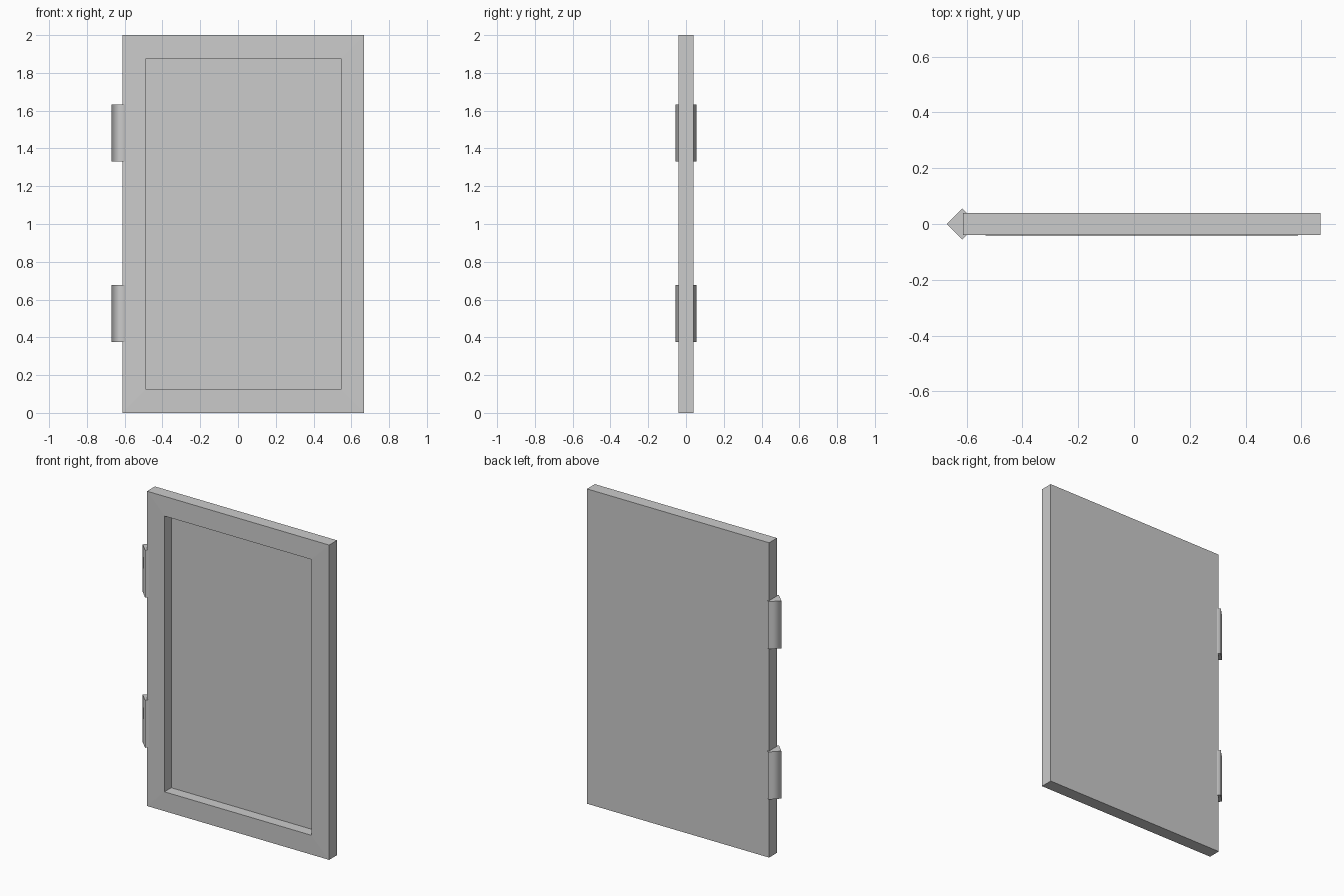
import bpy, bmesh, math

if "Cube" in bpy.data.objects:
    bpy.data.objects.remove(bpy.data.objects["Cube"])

X0, X1 = -0.612, 0.668        # panel sides
Z0, Z1 = 0.0, 2.0
RIM = 0.124                   # frame width
FRONT, BACK, FLOOR = -0.039, 0.04, 0.027
LIP = -0.041                  # inner frame edge stands slightly proud


def finish(bm, name):
    bmesh.ops.recalc_face_normals(bm, faces=bm.faces)
    mesh = bpy.data.meshes.new(name)
    bm.to_mesh(mesh)
    bm.free()
    obj = bpy.data.objects.new(name, mesh)
    bpy.context.collection.objects.link(obj)
    return obj


def door_panel():
    bm = bmesh.new()
    # rectangular loops from the back, round the frame, into the recess
    loops = []
    for inset, y in ((0, BACK), (0, FRONT), (RIM, LIP), (RIM, FLOOR)):
        a, b, c, d = X0 + inset, X1 - inset, Z0 + inset, Z1 - inset
        loops.append([bm.verts.new((x, y, z))
                      for x, z in ((a, c), (b, c), (b, d), (a, d))])
    for p, q in zip(loops, loops[1:]):
        for i in range(4):
            j = (i + 1) % 4
            bm.faces.new((p[i], p[j], q[j], q[i]))
    # flat back and recess floor
    bm.faces.new(loops[0])
    bm.faces.new(loops[-1])
    return finish(bm, "door_panel")


def hinge(name, z_low, z_high):
    # four-sided barrel, smooth round the sides, crisp at the caps
    bm = bmesh.new()
    bmesh.ops.create_cone(bm, cap_ends=True, segments=4, radius1=0.055,
                          radius2=0.055, depth=z_high - z_low)
    for v in bm.verts:
        v.co.x += -0.615
        v.co.z += (z_low + z_high) / 2
    bm.normal_update()
    for f in bm.faces:
        if abs(f.normal.z) < 0.5:
            f.smooth = True
        else:
            for e in f.edges:
                e.smooth = False
    return finish(bm, name)


door_panel()
hinge("lower_hinge", 0.375, 0.677)
hinge("upper_hinge", 1.33, 1.632)
